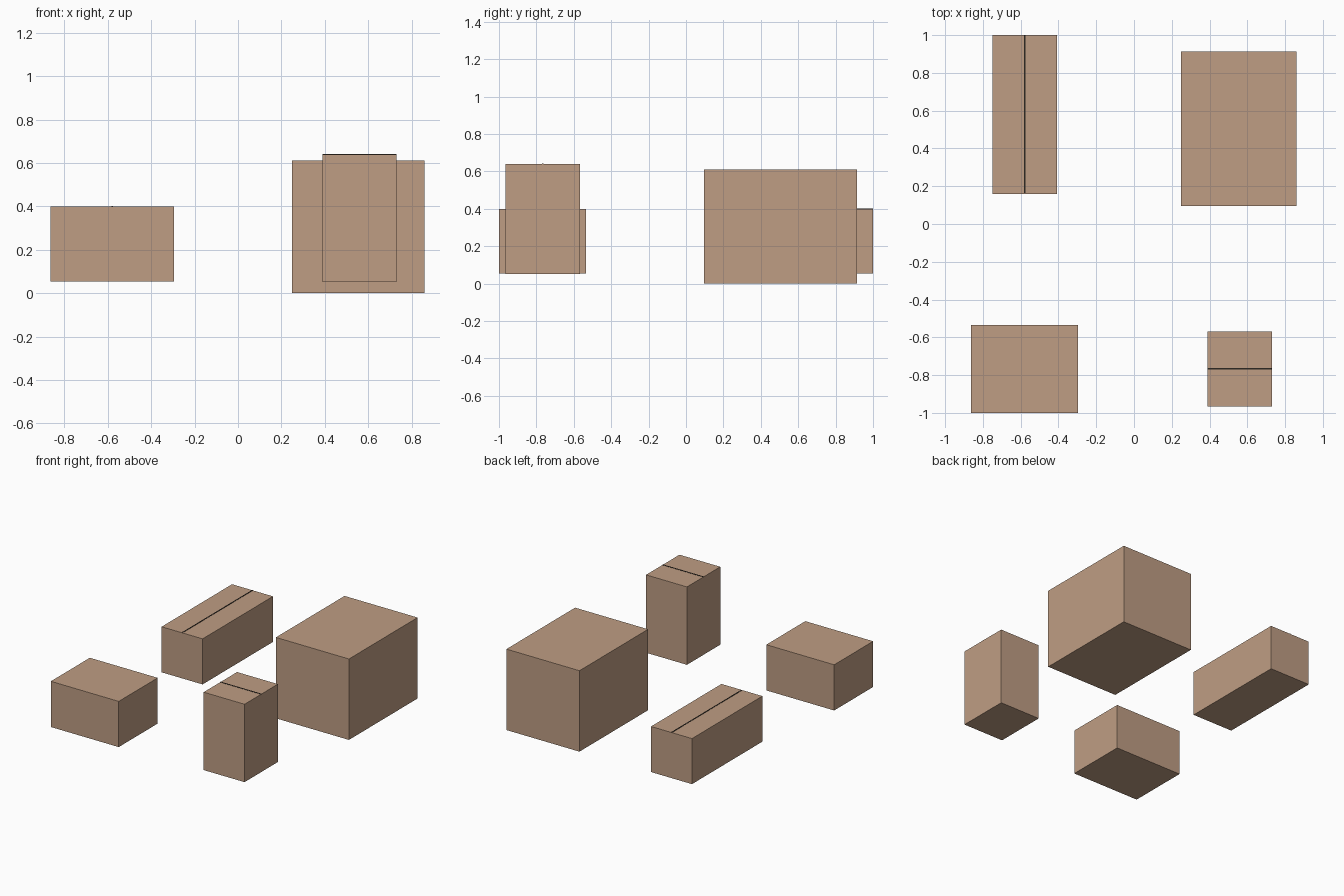
import bpy
from mathutils import Matrix, Vector
import bmesh

if "Cube" in bpy.data.objects:
    bpy.data.objects.remove(bpy.data.objects["Cube"])


def material(name, rgb):
    m = bpy.data.materials.new(name)
    m.diffuse_color = (*rgb, 1)
    m.use_nodes = True
    m.node_tree.nodes["Principled BSDF"].inputs["Base Color"].default_value = m.diffuse_color
    return m


cardboard = material("cardboard", (0.52, 0.34, 0.23))
seam_dark = material("dark seam", (0.025, 0.02, 0.015))


def box(name, lo, hi, mat):
    """Axis-aligned box between two corners."""
    lo, hi = Vector(lo), Vector(hi)
    bm = bmesh.new()
    bmesh.ops.create_cube(bm, size=1, matrix=Matrix.Translation((lo + hi) / 2)
                          @ Matrix.Diagonal((*(hi - lo), 1)))
    mesh = bpy.data.meshes.new(name)
    bm.to_mesh(mesh)
    bm.free()
    mesh.materials.append(mat)
    ob = bpy.data.objects.new(name, mesh)
    bpy.context.collection.objects.link(ob)
    return ob


# The four cartons
box("flat_carton", (-0.863, -1.0, 0.055), (-0.296, -0.535, 0.40), cardboard)
box("tall_carton", (0.39, -0.966, 0.052), (0.731, -0.568, 0.64), cardboard)
box("long_carton", (-0.75, 0.16, 0.055), (-0.408, 1.0, 0.399), cardboard)
box("large_carton", (0.25, 0.095, 0.0), (0.86, 0.914, 0.611), cardboard)

# Thin dark lid seams on two of the cartons
W = 0.004
box("tall_carton_seam", (0.39, -0.766 - W, 0.638), (0.731, -0.766 + W, 0.642), seam_dark)
box("long_carton_seam", (-0.579 - W, 0.165, 0.397), (-0.579 + W, 1.0, 0.401), seam_dark)
